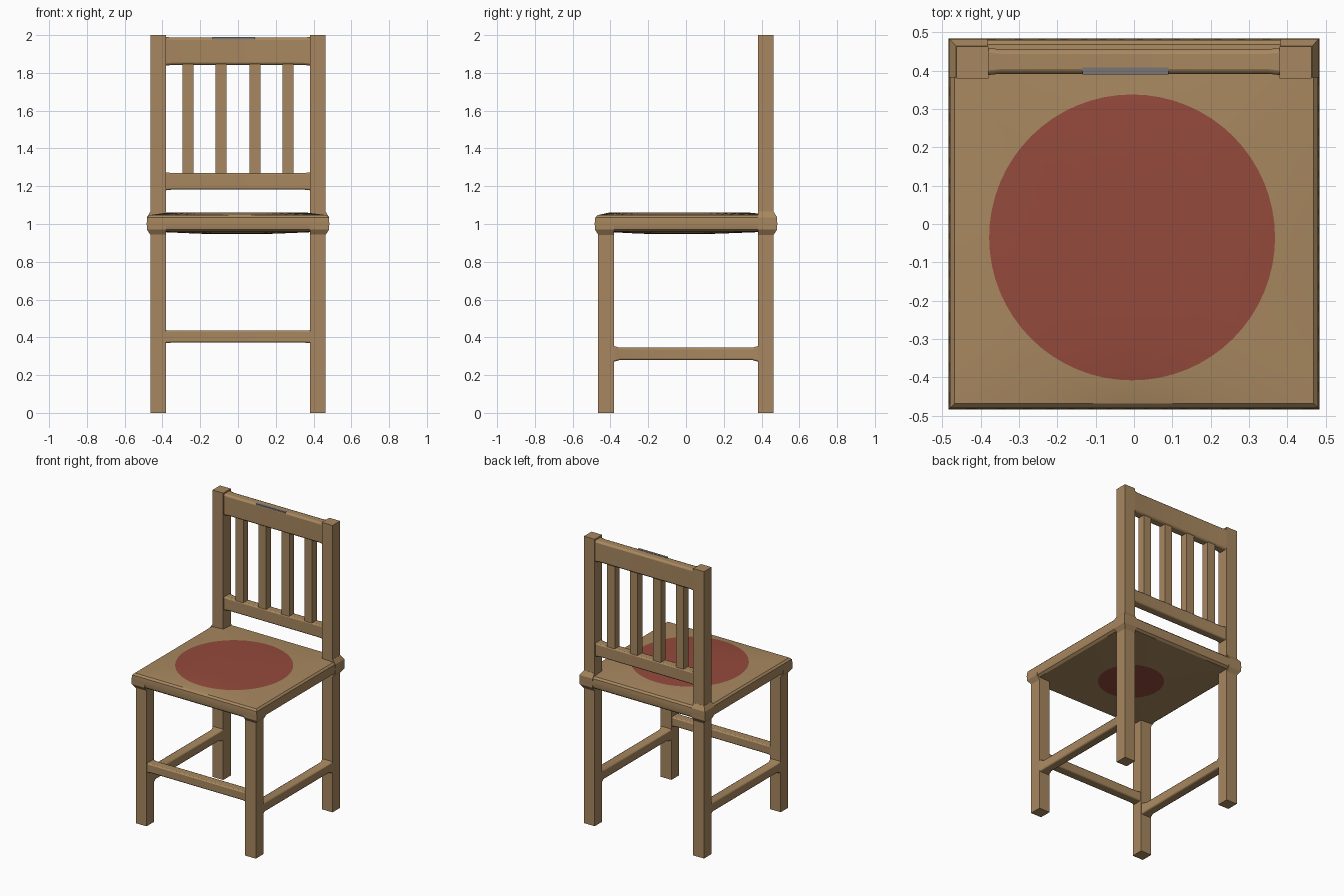
import bpy, bmesh, math

if "Cube" in bpy.data.objects:
    bpy.data.objects.remove(bpy.data.objects["Cube"])


def material(name, rgb):
    m = bpy.data.materials.new(name)
    m.diffuse_color = (*rgb, 1)
    m.use_nodes = True
    m.node_tree.nodes["Principled BSDF"].inputs["Base Color"].default_value = m.diffuse_color
    return m


WOOD = material("tan wood", (0.39, 0.245, 0.115))
RED = material("red seat paint", (0.30, 0.068, 0.045))
GREY = material("grey mark", (0.19, 0.18, 0.18))


def finish(name, bm, mats, bevel=0):
    bmesh.ops.recalc_face_normals(bm, faces=bm.faces)
    me = bpy.data.meshes.new(name)
    bm.to_mesh(me)
    bm.free()
    ob = bpy.data.objects.new(name, me)
    bpy.context.collection.objects.link(ob)
    for m in mats:
        me.materials.append(m)
    if bevel:
        mod = ob.modifiers.new("soft edges", 'BEVEL')
        mod.width, mod.segments = bevel, 2
        mod.limit_method, mod.angle_limit = 'ANGLE', math.radians(45)
        bpy.ops.object.select_all(action='DESELECT')
        ob.select_set(True)
        bpy.context.view_layer.objects.active = ob
        bpy.ops.object.shade_smooth_by_angle(angle=math.radians(35))
    return ob


def loft(bm, rings):
    """Join equal-sized rings of points; returns the wall faces per band."""
    vs = [[bm.verts.new(p) for p in r] for r in rings]
    n = len(rings[0])
    bands = [[bm.faces.new((a[i], a[(i + 1) % n], b[(i + 1) % n], b[i]))
              for i in range(n)] for a, b in zip(vs, vs[1:])]
    return bands, bm.faces.new(vs[0]), bm.faces.new(vs[-1])


def box(name, x, y, z, mat=WOOD):
    bm = bmesh.new()
    loft(bm, [[(x[0], y[0], h), (x[1], y[0], h), (x[1], y[1], h), (x[0], y[1], h)]
              for h in z])
    return finish(name, bm, [mat])


def rail(name, axis, across, z, flare, bevel=0.008, reach=0.385):
    """Bar along x or y whose ends widen into the posts."""
    bm = bmesh.new()
    rings = []
    for t, f in ((-reach - 0.02, flare), (-reach, flare), (-reach + 0.035, 0),
                 (reach - 0.035, 0), (reach, flare), (reach + 0.02, flare)):
        ring = []
        for a, h in ((across[0] - f, z[0] - f), (across[1] + f, z[0] - f),
                     (across[1] + f, z[1] + f), (across[0] - f, z[1] + f)):
            ring.append((t, a, h) if axis == 'x' else (a, t, h))
        rings.append(ring)
    loft(bm, rings)
    return finish(name, bm, [WOOD], bevel)


# Legs: short at the front, tall posts at the back
for side, s in (("left", -1), ("right", 1)):
    xs = sorted((s * 0.38, s * 0.463))
    box(side + "_front_leg", xs, (-0.465, -0.382), (0, 1.0))
    box(side + "_back_post", xs, (0.38, 0.463), (0, 2.0))

    # Swollen joints where the legs meet the seat
    for place, t, top in (("front", -1, 1.035), ("back", 1, 1.065)):
        bm = bmesh.new()
        rings = []
        for out, h in ((0.462, 0.94), (0.483, 0.972), (0.483, top - 0.03), (0.464, top)):
            rings.append([(s * a, t * b, h) for a, b in
                          ((0.382, 0.382), (out, 0.382), (out, out), (0.382, out))])
        loft(bm, rings)
        finish(f"{side}_{place}_seat_joint", bm, [WOOD])

    # Side stretchers
    rail(side + "_stretcher", 'y', sorted((s * 0.39, s * 0.453)), (0.28, 0.345), 0.01)

# Front stretcher and back rest rails
rail("front_stretcher", 'x', (-0.455, -0.39), (0.372, 0.435), 0.003)
rail("top_rail", 'x', (0.392, 0.456), (1.842, 1.987), 0.004, 0.012)
rail("lower_back_rail", 'x', (0.392, 0.452), (1.182, 1.27), 0.004)

# Back slats
for i, x in enumerate((-0.265, -0.09, 0.09, 0.265)):
    box(f"back_slat_{i + 1}", (x - 0.03, x + 0.03), (0.395, 0.448), (1.25, 1.86))

# Small mark on the top rail
box("top_rail_mark", (-0.135, 0.09), (0.390, 0.408), (1.978, 1.989), GREY)


# Seat: circles blending into a rounded-edge square slab
N = 64


def circle(r, z):
    return [(r * math.cos(2 * math.pi * i / N) - 0.005,
             r * math.sin(2 * math.pi * i / N) - 0.035, z) for i in range(N)]


def square(r, z):
    ring = []
    for i in range(N):
        c, s = math.cos(2 * math.pi * i / N), math.sin(2 * math.pi * i / N)
        k = r / max(abs(c), abs(s))
        ring.append((c * k, s * k, z))
    return ring


bm = bmesh.new()
bands, top, bottom = loft(bm, [
    circle(0.18, 1.062), circle(0.373, 1.06), square(0.468, 1.047),
    square(0.48, 1.035), square(0.484, 1.0), square(0.478, 0.972),
    square(0.462, 0.96), circle(0.21, 0.949), circle(0.1, 0.946)])
for f in bands[0] + bands[-1] + [top, bottom]:
    f.material_index = 1
seat = finish("seat", bm, [WOOD, RED])
bpy.ops.object.select_all(action='DESELECT')
seat.select_set(True)
bpy.context.view_layer.objects.active = seat
bpy.ops.object.shade_smooth_by_angle(angle=math.radians(30))
